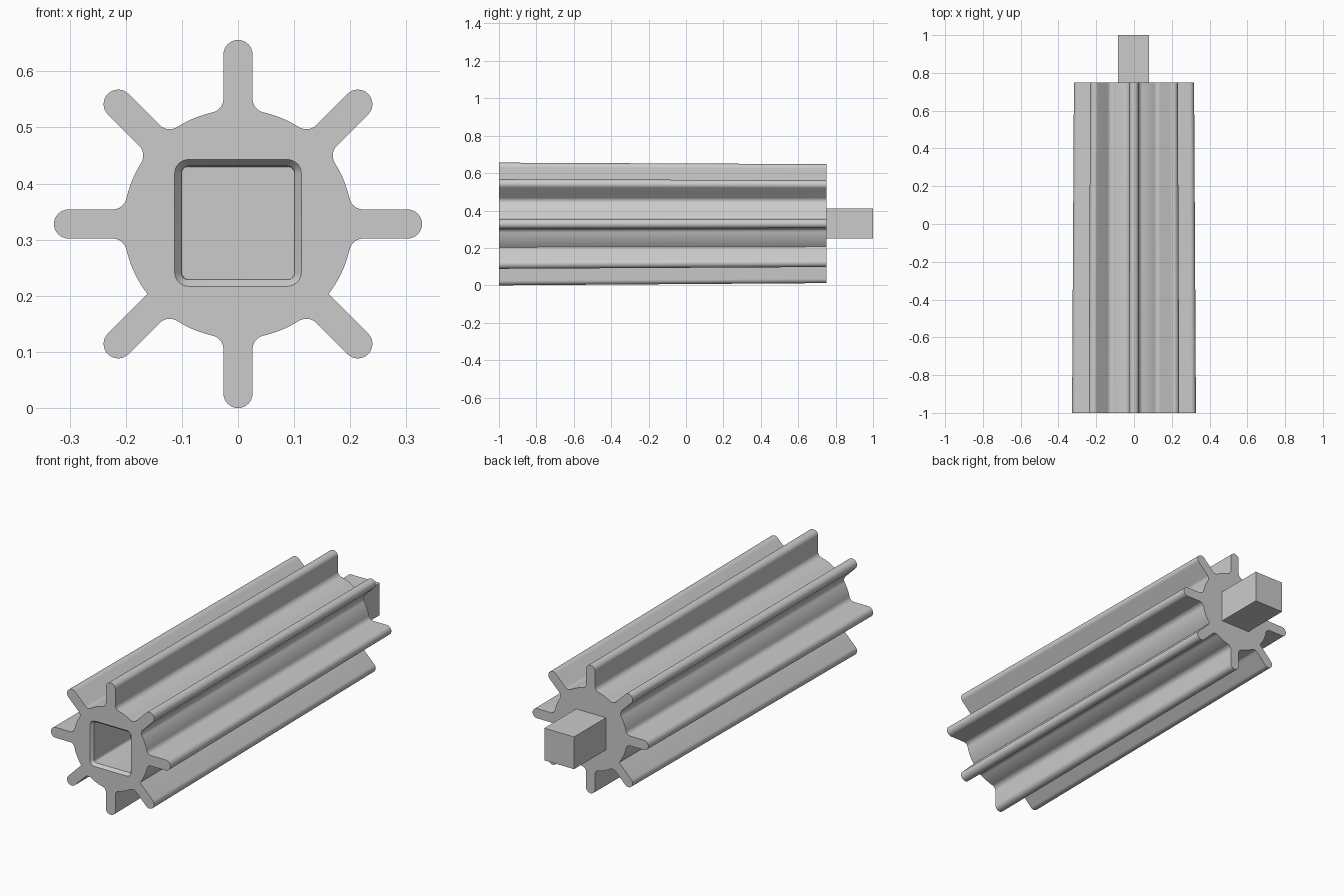
import bpy, bmesh
from math import sin, cos, pi, sqrt, atan2, radians

if "Cube" in bpy.data.objects:
    bpy.data.objects.remove(bpy.data.objects["Cube"])

grey = bpy.data.materials.new("plain grey")
grey.use_nodes = True
COLOUR = (0.6, 0.6, 0.6, 1)
grey.diffuse_color = COLOUR
grey.node_tree.nodes["Principled BSDF"].inputs["Base Color"].default_value = COLOUR


def make_object(name, bm):
    bmesh.ops.recalc_face_normals(bm, faces=bm.faces)
    mesh = bpy.data.meshes.new(name)
    bm.to_mesh(mesh)
    bm.free()
    mesh.materials.append(grey)
    obj = bpy.data.objects.new(name, mesh)
    bpy.context.collection.objects.link(obj)
    return obj


def arc(cx, cy, r, start, end, steps):
    angles = [start + (end - start) * i / steps for i in range(steps + 1)]
    return [(cx + r * cos(a), cy + r * sin(a)) for a in angles]


def half_fin(tip, w, hub, fillet, sharp):
    """Outline of the right half of an upright fin, from its tip to the hub."""
    pts = arc(0, tip - w, w, pi / 2, 0, 8)
    if sharp:
        a = atan2(sqrt(hub * hub - w * w), w)
    else:
        cy = sqrt((hub + fillet) ** 2 - (w + fillet) ** 2)
        a = atan2(cy, w + fillet)
        pts += arc(w + fillet, cy, fillet, pi, pi + a, 8)
    # hub surface up to halfway between two fins
    start = 0 if sharp else 1
    return pts + arc(0, 0, hub, a, pi / 2 - pi / 8, 6)[start:]


def finned_outline(tip, w, hub, fillet):
    outline = []
    for k in range(8):
        turn = -k * pi / 4
        # the upper sides of the two lower diagonal fins have no fillet
        right = half_fin(tip, w, hub, fillet, k == 5)
        left = [(-x, y) for x, y in half_fin(tip, w, hub, fillet, k == 3)]
        for x, y in left[-2:0:-1] + right:
            outline.append((x * cos(turn) - y * sin(turn),
                            x * sin(turn) + y * cos(turn)))
    return outline


def rounded_square(half, r):
    pts = []
    for k, (sx, sz) in enumerate([(1, 1), (-1, 1), (-1, -1), (1, -1)]):
        c = half - r
        pts += arc(sx * c, sz * c, r, k * pi / 2, (k + 1) * pi / 2, 6)
    return pts


def add_ring(bm, pts, y, z):
    return [bm.verts.new((px, y, z + pz)) for px, pz in pts]


def loft(bm, a, b):
    for i in range(len(a)):
        j = (i + 1) % len(a)
        bm.faces.new((a[i], a[j], b[j], b[i]))


def ring_edges(bm, ring):
    return [bm.edges.get((ring[i - 1], ring[i])) for i in range(len(ring))]


# finned shaft, slightly tapered towards the back
bm = bmesh.new()
front = add_ring(bm, finned_outline(0.328, 0.026, 0.204, 0.025), -1, 0.328)
back = add_ring(bm, finned_outline(0.318, 0.024, 0.200, 0.025), 0.75, 0.33)
loft(bm, front, back)
bm.faces.new(back)

# blind square socket with a chamfered mouth
mouth = add_ring(bm, rounded_square(0.113, 0.025), -1, 0.33)
throat = add_ring(bm, rounded_square(0.101, 0.012), -0.985, 0.33)
floor = add_ring(bm, rounded_square(0.100, 0.012), -0.7, 0.33)
loft(bm, mouth, throat)
loft(bm, throat, floor)
bm.faces.new(floor)
bmesh.ops.triangle_fill(bm, use_beauty=True,
                        edges=ring_edges(bm, front) + ring_edges(bm, mouth))
shaft = make_object("finned_shaft", bm)
bpy.ops.object.select_all(action="DESELECT")
shaft.select_set(True)
bpy.context.view_layer.objects.active = shaft
bpy.ops.object.shade_smooth_by_angle(angle=radians(30))

# square peg at the back
bm = bmesh.new()
bmesh.ops.create_cube(bm, size=1)
for v in bm.verts:
    v.co = (v.co.x * 0.164 - 0.003, 0.87 + v.co.y * 0.26, 0.33 + v.co.z * 0.16)
make_object("square_peg", bm)
